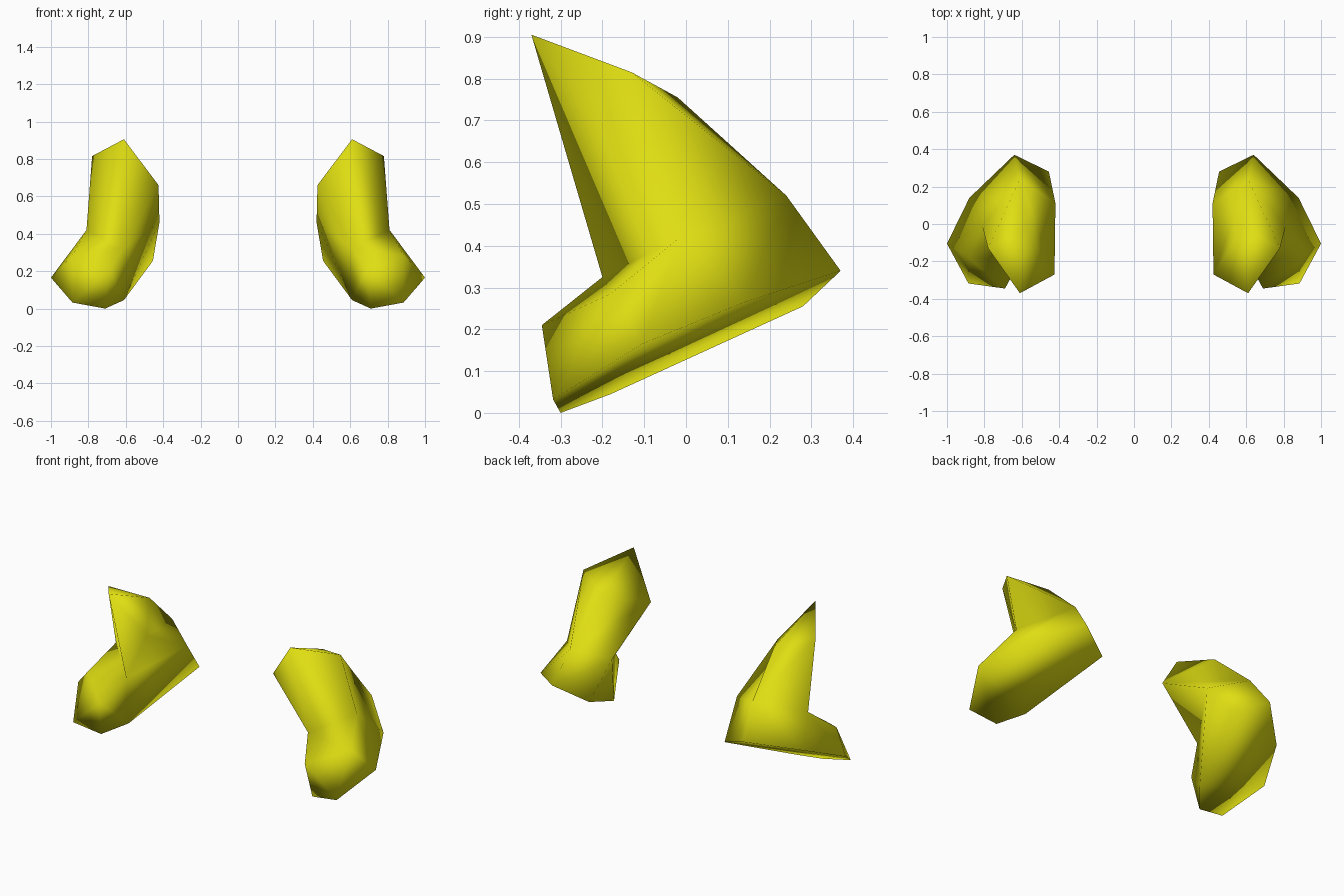
import bpy, bmesh, math
from mathutils import Vector

if "Cube" in bpy.data.objects:
    bpy.data.objects.remove(bpy.data.objects["Cube"])

yellow = bpy.data.materials.new("yellow")
yellow.diffuse_color = (0.74, 0.73, 0.006, 1.0)
yellow.use_nodes = True
yellow.node_tree.nodes["Principled BSDF"].inputs["Base Color"].default_value = yellow.diffuse_color

# Section outlines of one bent cuff, each point keyed by a letter
points = {
    # upper opening: front tip, outer corner, rear, inner corner
    "A": (0.61, -0.37, 0.905), "B": (0.78, -0.13, 0.815),
    "G": (0.58, -0.02, 0.755), "C": (0.425, -0.27, 0.66),
    # bend: front crease, outer crease, rear ridge, inner side
    "F": (0.61, -0.20, 0.325), "Q": (0.81, -0.015, 0.42),
    "J": (0.61, 0.24, 0.52), "I": (0.42, 0.11, 0.46),
    # lower part: front nose and its outer shoulder
    "P": (0.69, -0.345, 0.21), "M": (0.885, -0.18, 0.285),
    # lower rim, from the heel round the outside
    "T": (0.64, 0.37, 0.34), "1": (0.88, 0.14, 0.265),
    "2": (1.0, -0.105, 0.165), "3": (0.885, -0.318, 0.032),
    "4": (0.71, -0.30, 0.0), "5": (0.61, -0.18, 0.045),
    "6": (0.455, 0.28, 0.255),
}

panels = {
    "front": "AFQ AQB ACF",
    "inner": "CIF I65 I5F F5P P54",
    "back": "CGJ CJI JTI IT6",
    "outer": "BQJ BJG Q1J J1T",
    "foot": "QFM FPM QM2 Q21 MP3 M32 P43",
    "top": "ABG AGC",
    "underside": "T123456",
}


def build_cuffs():
    bm = bmesh.new()
    verts = {k: bm.verts.new(Vector(p)) for k, p in points.items()}
    for faces in panels.values():
        for face in faces.split():
            bm.faces.new([verts[k] for k in face])
    bmesh.ops.triangulate(bm, faces=[f for f in bm.faces if len(f.verts) > 4])
    bmesh.ops.recalc_face_normals(bm, faces=bm.faces)
    mesh = bpy.data.meshes.new("bent_cuffs")
    bm.to_mesh(mesh)
    bm.free()
    obj = bpy.data.objects.new("bent_cuffs", mesh)
    bpy.context.collection.objects.link(obj)
    mesh.materials.append(yellow)
    return obj


# Right cuff, smooth shaded all over, then mirrored to the left
cuffs = build_cuffs()
bpy.context.view_layer.objects.active = cuffs
cuffs.select_set(True)
bpy.ops.object.shade_smooth_by_angle(angle=math.radians(180))
mirror = cuffs.modifiers.new("mirror", "MIRROR")
mirror.use_axis = (True, False, False)
mirror.use_mirror_merge = False
